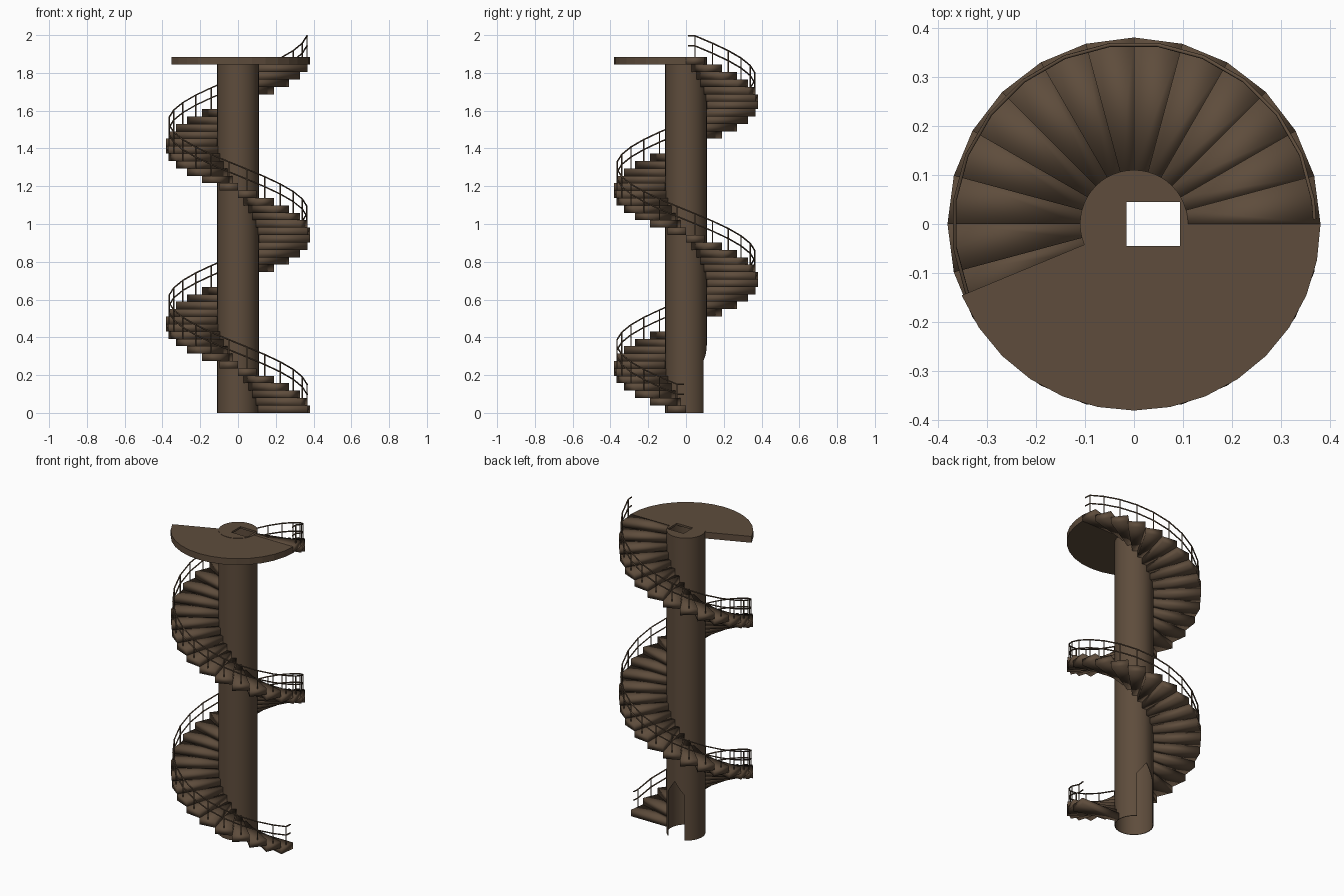
import bpy, bmesh, math

if "Cube" in bpy.data.objects:
    bpy.data.objects.remove(bpy.data.objects["Cube"])

STEPS, TURN = 48, math.radians(15)
TOP = 1.883
RISE = TOP / STEPS
R_COL, R_OUT, R_RAIL = 0.11, 0.38, 0.368

brown = bpy.data.materials.new("weathered_brown")
brown.diffuse_color = (0.112, 0.073, 0.045, 1)
brown.use_nodes = True
brown.node_tree.nodes["Principled BSDF"].inputs["Base Color"].default_value = brown.diffuse_color


def add_object(name, data):
    ob = bpy.data.objects.new(name, data)
    bpy.context.collection.objects.link(ob)
    data.materials.append(brown)
    return ob


def polar(r, a, z):
    return (r * math.cos(a), r * math.sin(a), z)


def prism(bm, bottom, offset):
    """Closed prism from an outline moved along an offset."""
    a = [bm.verts.new(p) for p in bottom]
    b = [bm.verts.new([p[i] + offset[i] for i in range(3)]) for p in bottom]
    n = len(a)
    bm.faces.new(a[::-1])
    bm.faces.new(b)
    for i in range(n):
        j = (i + 1) % n
        bm.faces.new((a[i], a[j], b[j], b[i]))


def finish(name, bm, smooth=False):
    bmesh.ops.recalc_face_normals(bm, faces=bm.faces[:])
    me = bpy.data.meshes.new(name)
    for f in bm.faces:
        f.smooth = smooth
    bm.to_mesh(me)
    bm.free()
    return add_object(name, me)


def prism_object(name, outline, offset):
    bm = bmesh.new()
    prism(bm, outline, offset)
    return finish(name, bm)


def circle(r, z, n=48):
    return [polar(r, 2 * math.pi * i / n, z) for i in range(n)]


# hollow column: open underneath, hatch in the roof, pointed doorway at the back
column = prism_object("column", circle(R_COL, 0), (0, 0, TOP + 0.002))
cutters = [
    prism_object("hollow_cutter", circle(R_COL - 0.004, -0.1), (0, 0, TOP + 0.09)),
    prism_object("hatch_cutter", [(-0.015, -0.045, 1.7), (0.094, -0.045, 1.7),
                                  (0.094, 0.045, 1.7), (-0.015, 0.045, 1.7)], (0, 0, 0.4)),
    prism_object("door_cutter", [(-0.057, 0.04, -0.1), (0.057, 0.04, -0.1), (0.057, 0.04, 0.28),
                                 (0, 0.04, 0.36), (-0.057, 0.04, 0.28)], (0, 0.2, 0)),
]
bpy.context.view_layer.objects.active = column
column.select_set(True)
for c in cutters:
    m = column.modifiers.new("cut", 'BOOLEAN')
    m.operation, m.solver, m.object = 'DIFFERENCE', 'EXACT', c
    bpy.ops.object.modifier_apply(modifier=m.name)
    bpy.data.objects.remove(c)
bpy.ops.object.shade_smooth_by_angle(angle=math.radians(30))

# wedge steps winding clockwise, two full turns
bm = bmesh.new()
for i in range(STEPS):
    a, b, z = -i * TURN, -(i + 1) * TURN, i * RISE
    prism(bm, [polar(R_COL, a, z), polar(R_OUT, a, z),
               polar(R_OUT, b, z), polar(R_COL, b, z)], (0, 0, RISE))
finish("steps", bm, smooth=True)

# landing
N, SWEEP = 14, math.radians(157.5)
arc = [-SWEEP * i / N for i in range(N + 1)]
z0 = TOP - RISE
prism_object("landing", [polar(R_OUT, a, z0) for a in arc]
             + [polar(R_COL - 0.001, a, z0) for a in reversed(arc)], (0, 0, RISE))


# railing: two helical rails and a post on every step
def tubes(name, paths, radius):
    cu = bpy.data.curves.new(name, 'CURVE')
    cu.dimensions = '3D'
    cu.bevel_depth, cu.bevel_resolution, cu.use_fill_caps = radius, 1, True
    for path in paths:
        s = cu.splines.new('POLY')
        s.points.add(len(path) - 1)
        for p, co in zip(s.points, path):
            p.co = (*co, 1)
    return add_object(name, cu)


def rail(h):
    mids = [polar(R_RAIL, -(i + 0.5) * TURN, (i + 1) * RISE + h) for i in range(STEPS)]
    first = polar(R_RAIL, -0.1 * TURN, RISE + h)
    last = polar(R_RAIL, -(STEPS - 0.1) * TURN, TOP + h)
    return [first] + mids + [last]


upper, lower = rail(0.113), rail(0.06)
tubes("handrails", [upper, lower], 0.004)
tubes("rail_posts", [[(x, y, z - 0.118), (x, y, z)] for x, y, z in upper[1:-1]], 0.0035)
